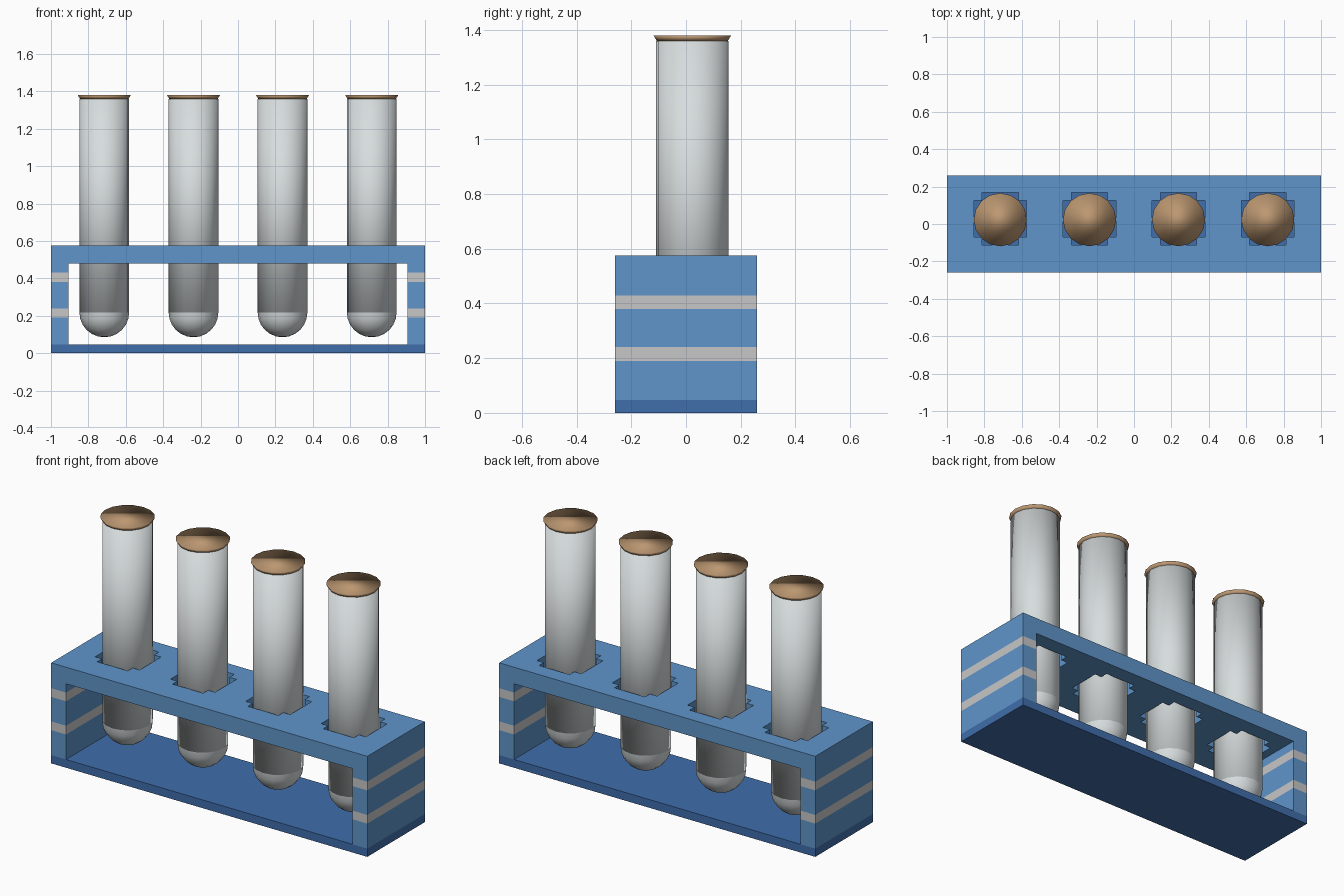
import bpy
import bmesh
from mathutils import Matrix, Vector

cube = bpy.data.objects.get("Cube")
if cube:
    bpy.data.objects.remove(cube, do_unlink=True)


def material(name, rgb):
    m = bpy.data.materials.new(name)
    m.use_nodes = True
    m.diffuse_color = (*rgb, 1)
    m.node_tree.nodes["Principled BSDF"].inputs["Base Color"].default_value = (*rgb, 1)
    return m


BLUE = material("rack blue", (0.115, 0.30, 0.59))
DARK = material("base blue", (0.05, 0.155, 0.41))
GREY = material("stripe grey", (0.57, 0.57, 0.57))
GLASS = material("glass white", (0.68, 0.72, 0.73))
CORK = material("cork tan", (0.50, 0.31, 0.165))

HALF_Y = 0.26
BASE_TOP, PLATE_BOTTOM, PLATE_TOP = 0.047, 0.48, 0.575
WALL = 0.094
TUBE_X = (-0.715, -0.238, 0.238, 0.715)
TUBE_Y = 0.023
RADIUS = 0.133
TUBE_BOTTOM, TUBE_TOP, CAP_TOP = 0.218, 1.36, 1.38
SEGMENTS = 16
STRIPES = ((0.19, 0.24), (0.38, 0.43))


def finish(bm, name, mats, smooth=False):
    mesh = bpy.data.meshes.new(name)
    for f in bm.faces:
        f.smooth = smooth
    bm.to_mesh(mesh)
    bm.free()
    for m in mats:
        mesh.materials.append(m)
    ob = bpy.data.objects.new(name, mesh)
    bpy.context.collection.objects.link(ob)
    return ob


def box(x0, x1, z0, z1):
    bm = bmesh.new()
    size = Matrix.Diagonal((x1 - x0, 2 * HALF_Y, z1 - z0, 1))
    place = Matrix.Translation(((x0 + x1) / 2, 0, (z0 + z1) / 2))
    bmesh.ops.create_cube(bm, size=1, matrix=place @ size)
    return bm


def cylinder(name, x, z0, z1, r0, r1, mat):
    bm = bmesh.new()
    bmesh.ops.create_cone(bm, cap_ends=True, segments=SEGMENTS, radius1=r0, radius2=r1,
                          depth=z1 - z0,
                          matrix=Matrix.Translation((x, TUBE_Y, (z0 + z1) / 2)))
    return finish(bm, name, [mat], smooth=True)


# Base board
finish(box(-1, 1, 0, BASE_TOP), "base_board", [DARK])

# End walls, with stripes cut in by height
for name, x0 in (("right_wall", -1), ("left_wall", 1 - WALL)):
    bm = box(x0, x0 + WALL, BASE_TOP, PLATE_BOTTOM)
    for z in [z for pair in STRIPES for z in pair]:
        bmesh.ops.bisect_plane(bm, geom=bm.verts[:] + bm.edges[:] + bm.faces[:],
                               plane_co=(0, 0, z), plane_no=(0, 0, 1))
    for f in bm.faces:
        z = f.calc_center_median().z
        upright = abs(f.normal.z) < 0.5
        f.material_index = int(upright and any(a < z < b for a, b in STRIPES))
    finish(bm, name, [BLUE, GREY])

# Top plate: filled outline with a plus-shaped hole for each tube
curve = bpy.data.curves.new("top_plate", "CURVE")
curve.dimensions = "2D"
curve.fill_mode = "BOTH"
curve.extrude = (PLATE_TOP - PLATE_BOTTOM) / 2


def outline(points):
    spline = curve.splines.new("POLY")
    spline.points.add(len(points) - 1)
    for p, (x, y) in zip(spline.points, points):
        p.co = (x, y, 0, 1)
    spline.use_cyclic_u = True
    spline.use_smooth = False


outline([(-1, -HALF_Y), (1, -HALF_Y), (1, HALF_Y), (-1, HALF_Y)])
ARM, NOTCH = 0.141, 0.097
quarter = [Vector((ARM, NOTCH)), Vector((NOTCH, NOTCH)), Vector((NOTCH, ARM))]
for cx in TUBE_X:
    plus = []
    for turn in range(4):
        for v in quarter:
            x, y = v
            for _ in range(turn):
                x, y = -y, x
            plus.append((cx + x, TUBE_Y + 0.005 + y))
    outline(plus)

plate = bpy.data.objects.new("top_plate", curve)
plate.location.z = (PLATE_BOTTOM + PLATE_TOP) / 2
bpy.context.collection.objects.link(plate)
curve.materials.append(BLUE)
bpy.ops.object.select_all(action="DESELECT")
plate.select_set(True)
bpy.context.view_layer.objects.active = plate
bpy.ops.object.convert(target="MESH")
bpy.ops.object.shade_flat()

# Test tubes: glass body, rounded end and flared cork
for i, x in enumerate(TUBE_X, 1):
    cylinder(f"tube_body_{i}", x, TUBE_BOTTOM, TUBE_TOP, RADIUS, RADIUS, GLASS)

    bm = bmesh.new()
    bmesh.ops.create_uvsphere(bm, u_segments=SEGMENTS, v_segments=12, radius=RADIUS)
    bmesh.ops.delete(bm, geom=[v for v in bm.verts if v.co.z > 0.001], context="VERTS")
    bmesh.ops.translate(bm, verts=bm.verts, vec=(x, TUBE_Y, TUBE_BOTTOM))
    finish(bm, f"tube_end_{i}", [GLASS], smooth=True)

    cylinder(f"tube_cork_{i}", x, TUBE_TOP, CAP_TOP, 0.13, 0.142, CORK)
